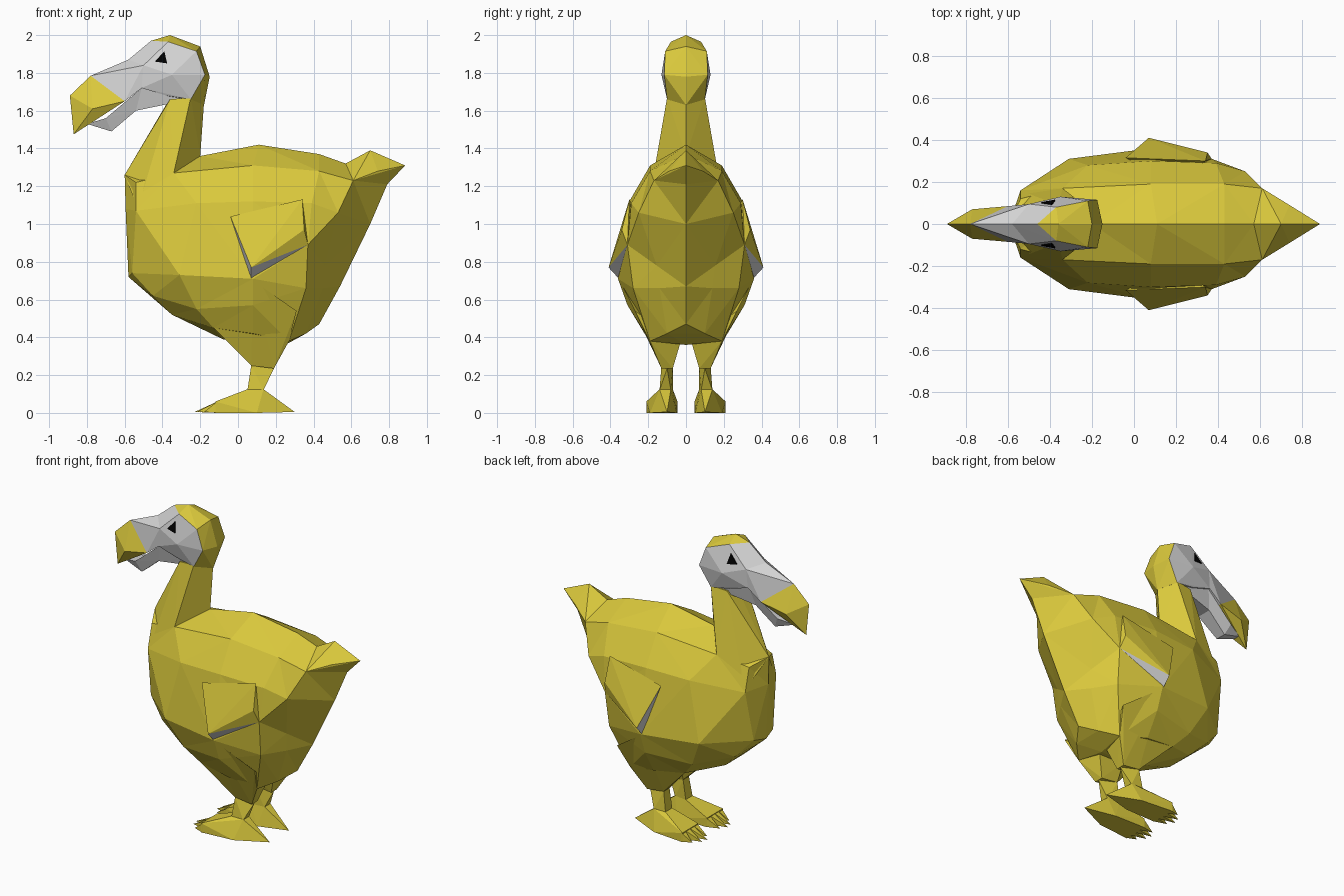
import bpy, bmesh
from mathutils import Vector
from mathutils.bvhtree import BVHTree


def material(name, rgb):
    m = bpy.data.materials.new(name)
    m.diffuse_color = (*rgb, 1)
    return m


YELLOW = material("yellow_feathers", (0.70, 0.58, 0.045))
GREY = material("grey_skin", (0.66, 0.66, 0.66))
BLACK = material("black_eye", (0.0, 0.0, 0.0))


def flip(pts):
    return [(x, -y, z) for x, y, z in pts]


def finish(name, bm, mats, rule=None):
    bmesh.ops.recalc_face_normals(bm, faces=bm.faces[:])
    bm.normal_update()
    if rule:
        for f in bm.faces:
            f.material_index = int(rule(f))
    me = bpy.data.meshes.new(name)
    bm.to_mesh(me)
    ob = bpy.data.objects.new(name, me)
    for m in mats:
        me.materials.append(m)
    bpy.context.collection.objects.link(ob)
    return bm


def hull(name, pts, mats, rule=None):
    """Faceted solid wrapped around a few corner points."""
    bm = bmesh.new()
    for p in pts:
        bm.verts.new(p)
    bmesh.ops.remove_doubles(bm, verts=bm.verts[:], dist=1e-4)
    res = bmesh.ops.convex_hull(bm, input=bm.verts[:])
    loose = [v for v in bm.verts if not v.link_faces]
    bmesh.ops.delete(bm, geom=loose, context='VERTS')
    return finish(name, bm, mats, rule)


def centre(name, pts, mats, rule=None):
    return hull(name, pts + flip(pts), mats, rule)


def pair(name, pts, mats, rule=None):
    hull(name + "_left", flip(pts), mats, rule)
    hull(name + "_right", pts, mats, rule)


# Body: rows from back ridge to belly keel, each running chest to rump
ridge = [(-.60, 1.26), (-.40, 1.30), (-.20, 1.36), (.11, 1.42),
         (.43, 1.37), (.57, 1.32), (.79, 1.21)]
shoulder = [(-.60, 0, 1.26), (-.54, .12, 1.22), (-.34, .17, 1.27), (.08, .19, 1.31),
            (.43, .19, 1.28), (.61, .17, 1.23), (.79, 0, 1.21)]
flank = [(-.595, 0, 1.08), (-.54, .16, 1.07), (-.22, .28, 1.11), (.08, .30, 1.12),
         (.39, .29, 1.11), (.53, .25, 1.06), (.70, 0, 1.0)]
waist = [(-.58, 0, .72), (-.56, .10, .74), (-.31, .31, .73), (.08, .36, .71),
         (.37, .31, .89), (.46, .155, .78), (.54, 0, .67)]
haunch = [(-.58, 0, .72), (-.45, .14, .62), (-.22, .25, .55), (.08, .31, .57),
          (.36, .28, .66), (.45, .14, .66), (.54, 0, .67)]
belly = [(-.58, 0, .72), (-.35, .09, .52), (-.13, .20, .45), (.08, .22, .42),
         (.27, .19, .38), (.36, .10, .42), (.43, 0, .47)]
keel = [(-.58, .72), (-.35, .52), (-.08, .39), (.08, .36),
        (.25, .36), (.36, .42), (.43, .47)]
rows = [[(x, 0, z) for x, z in ridge], shoulder, flank, waist, haunch, belly,
        [(x, 0, z) for x, z in keel]]
bm = bmesh.new()
for side in (1, -1):
    grid = [[bm.verts.new((x, side * y, z)) for x, y, z in r] for r in rows]
    for a, b in zip(grid, grid[1:]):
        for i in range(6):
            bm.faces.new((a[i], a[i + 1], b[i + 1], b[i]))
bmesh.ops.remove_doubles(bm, verts=bm.verts[:], dist=1e-4)
bmesh.ops.triangulate(bm, faces=bm.faces[:])
finish("body", bm, [YELLOW])

# Tail
centre("tail", [(.57, 0, 1.32), (.70, 0, 1.39), (.885, 0, 1.31), (.74, .09, 1.28),
                (.79, 0, 1.21), (.61, .17, 1.23)], [YELLOW])

# Neck
centre("neck", [(-.60, 0, 1.26), (-.53, .155, 1.08), (-.34, .17, 1.27), (-.20, 0, 1.36),
                (-.37, 0, 1.65), (-.36, .09, 1.66), (-.25, .10, 1.67), (-.18, 0, 1.64)],
       [YELLOW])

# Head: the feathered hood covers the crown and nape, the face is bare
hood = [(-.46, 0, 1.97), (-.36, 0, 2.0), (-.37, .08, 1.965), (-.20, 0, 1.94),
        (-.22, .11, 1.915), (-.175, .115, 1.79), (-.15, 0, 1.78),
        (-.25, .10, 1.66), (-.18, 0, 1.63)]
face = [(-.58, 0, 1.87), (-.50, .095, 1.84), (-.35, .13, 1.79), (-.38, .09, 1.68),
        (-.51, .09, 1.72)]


def in_hood(f):
    return all(min((v.co - Vector(p)).length for p in hood + flip(hood)) < 1e-3
               for v in f.verts)


head = centre("head", hood + face, [GREY, YELLOW], in_hood)

# Eyes: thin triangular plates lying on the face
tree = BVHTree.FromBMesh(head)
eye = []
for x, z in ((-.44, 1.86), (-.39, 1.915), (-.375, 1.85)):
    y = tree.ray_cast(Vector((x, 1, z)), Vector((0, -1, 0)))[0].y
    eye += [(x, y + .006, z), (x, y - .002, z)]
pair("eye", eye, [BLACK])

# Beak: bare upper bill, hooked tip and open lower bill
centre("upper_bill", [(-.58, 0, 1.87), (-.50, .095, 1.84), (-.51, .09, 1.72),
                      (-.60, .085, 1.65), (-.78, 0, 1.785)], [GREY])
centre("bill_tip", [(-.78, 0, 1.785), (-.60, .085, 1.65), (-.77, .07, 1.61),
                    (-.89, 0, 1.68), (-.87, 0, 1.475)], [YELLOW])
centre("jaw", [(-.51, .08, 1.72), (-.36, .085, 1.68), (-.25, .09, 1.66),
               (-.37, .06, 1.64), (-.54, .05, 1.60)], [GREY])
centre("lower_bill", [(-.51, .08, 1.72), (-.54, .05, 1.60), (-.70, .06, 1.56),
                      (-.67, .035, 1.49)], [GREY])
centre("lower_bill_tip", [(-.70, .06, 1.56), (-.67, .035, 1.49), (-.80, .02, 1.53)], [GREY])

# Wings: small flaps with a grey underside
pair("wing", [(-.04, .315, 1.04), (.07, .41, .77), (.07, .355, .71), (.34, .30, 1.13),
              (.35, .34, .97), (.37, .31, .89), (.2, .2, .95)], [YELLOW, GREY],
     lambda f: f.normal.y * f.calc_center_median().y > 0
     and (f.normal.z < -.4 or f.normal.x < -.6))

# Legs
pair("thigh", [(-.13, .20, .45), (.08, .35, .70), (.31, .27, .54), (.27, .19, .38),
               (.06, .03, .37), (.24, .03, .37), (.07, .07, .25), (.07, .13, .25),
               (.19, .07, .235), (.19, .13, .235)], [YELLOW])
pair("shin", [(.07, .07, .25), (.07, .13, .25), (.19, .10, .235),
              (.05, .07, .12), (.05, .14, .12), (.135, .08, .12), (.135, .14, .12)], [YELLOW])

# Feet: wedge with a heel spur and four pointed toes
pair("foot", [(.05, .07, .125), (.05, .14, .125), (.135, .08, .125), (.135, .14, .125),
              (.30, .10, .005), (.10, .05, 0), (.10, .19, 0), (-.12, .045, .06),
              (-.12, .21, .06), (-.12, .045, 0), (-.12, .21, 0)], [YELLOW])
for i in range(4):
    y0 = .045 + i * .04125
    y1 = y0 + .04125
    reach = (-.20, -.23, -.22, -.18)[i]
    pair(f"toe_{i + 1}", [(-.11, y0, .06), (-.11, y1, .06), (-.11, y0, 0), (-.11, y1, 0),
                          (reach, (y0 + y1) / 2, .005)], [YELLOW])
